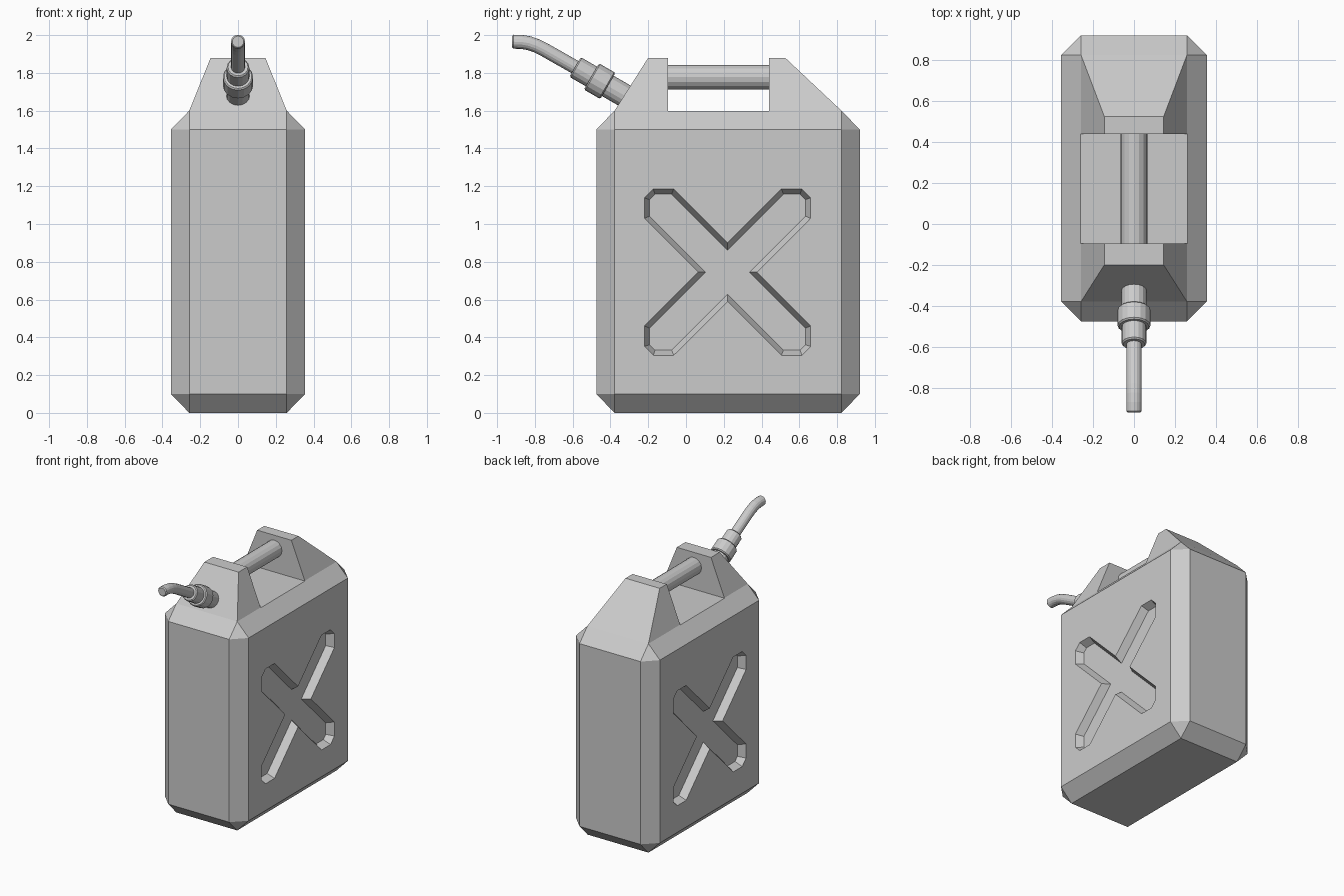
import bpy, bmesh
from math import sin, cos, pi, radians
from mathutils import Vector

if "Cube" in bpy.data.objects:
    bpy.data.objects.remove(bpy.data.objects["Cube"])


def finish(bm, name):
    bmesh.ops.recalc_face_normals(bm, faces=bm.faces)
    me = bpy.data.meshes.new(name)
    bm.to_mesh(me)
    bm.free()
    ob = bpy.data.objects.new(name, me)
    bpy.context.collection.objects.link(ob)
    return ob


def loft(name, rings):
    """Closed skin through rings with equal point counts."""
    bm = bmesh.new()
    vs = [[bm.verts.new(p) for p in r] for r in rings]
    n = len(vs[0])
    for a, b in zip(vs, vs[1:]):
        for i in range(n):
            j = (i + 1) % n
            bm.faces.new((a[i], a[j], b[j], b[i]))
    bm.faces.new(vs[0])
    bm.faces.new(vs[-1])
    return bm, name


def tube(name, stations, sides=16):
    """Round skin; each station is (y, z, radius, tilt towards +z)."""
    rings = []
    for y, z, r, t in stations:
        up = Vector((0, sin(t), cos(t)))
        rings.append([Vector((0, y, z)) + Vector((r * cos(a), 0, 0)) + up * r * sin(a)
                      for a in (2 * pi * i / sides for i in range(sides))])
    return finish(*loft(name, rings))


def octagon(z, x=0.355, y0=-0.475, y1=0.92, c=0.097):
    return [(x, y0 + c, z), (x, y1 - c, z), (x - c, y1, z), (c - x, y1, z),
            (-x, y1 - c, z), (-x, y0 + c, z), (c - x, y0, z), (x - c, y0, z)]


def rect(z, x, y0, y1):
    # doubled corners so it matches the octagon
    return [(x, y0, z), (x, y1, z), (x, y1, z), (-x, y1, z),
            (-x, y1, z), (-x, y0, z), (-x, y0, z), (x, y0, z)]


def cut(target, cutter):
    mod = target.modifiers.new("cut", 'BOOLEAN')
    mod.operation = 'DIFFERENCE'
    mod.solver = 'EXACT'
    mod.object = cutter
    bpy.context.view_layer.objects.active = target
    bpy.ops.object.modifier_apply(modifier=mod.name)
    bpy.data.objects.remove(cutter)


# can body: chamfered box with tapered top
bm, name = loft("can_body", [
    rect(0, 0.258, -0.378, 0.823), octagon(0.1), octagon(1.5),
    rect(1.6, 0.258, -0.378, 0.823), rect(1.88, 0.145, -0.2, 0.525)])
bmesh.ops.remove_doubles(bm, verts=bm.verts, dist=1e-4)
body = finish(bm, name)

# grip opening
bm = bmesh.new()
bmesh.ops.create_cube(bm, size=1)
for v in bm.verts:
    v.co = (v.co.x, 0.172 + v.co.y * 0.535, 1.798 + v.co.z * 0.4)
cut(body, finish(bm, "grip_cutter"))


# cross-shaped recess on both sides
def cross(x, notch, end, corner):
    q = [(0, notch), (end - notch, end), (corner, end), (end, corner), (end, end - notch)]
    pts = []
    for _ in range(4):
        pts += q
        q = [(b, -a) for a, b in q]
    return [(x, 0.22 + a, 0.745 + b) for a, b in pts]


for s in (1, -1):
    cut(body, finish(*loft("cross_cutter", [
        cross(s * 0.30, 0.117, 0.413, 0.384),
        cross(s * 0.355, 0.155, 0.44, 0.393),
        cross(s * 0.40, 0.155, 0.44, 0.393)])))

# handle bar
tube("handle_bar", [(-0.11, 1.777, 0.065, 0), (0.455, 1.777, 0.065, 0)])

# spout collar, turned along a tilted axis: (distance, radius)
T = radians(30)
profile = [(0.36, 0.062), (0.2, 0.062), (0.2, 0.073), (0.193, 0.08), (0.107, 0.08),
           (0.1, 0.073), (0.1, 0.06), (0.007, 0.06), (0.0, 0.053)]
tube("spout_collar", [(-0.587 + d * cos(T), 1.831 - d * sin(T), r, T) for d, r in profile])

# bent spout pipe
path = [(-0.56, 1.815, 30), (-0.75, 1.923, 30), (-0.79, 1.943, 23), (-0.83, 1.957, 14),
        (-0.87, 1.964, 5), (-0.913, 1.965, 0)]
pipe = [(y, z, 0.037, radians(t)) for y, z, t in path]
tube("spout_pipe", pipe + [(-0.92, 1.965, 0.03, 0)])
